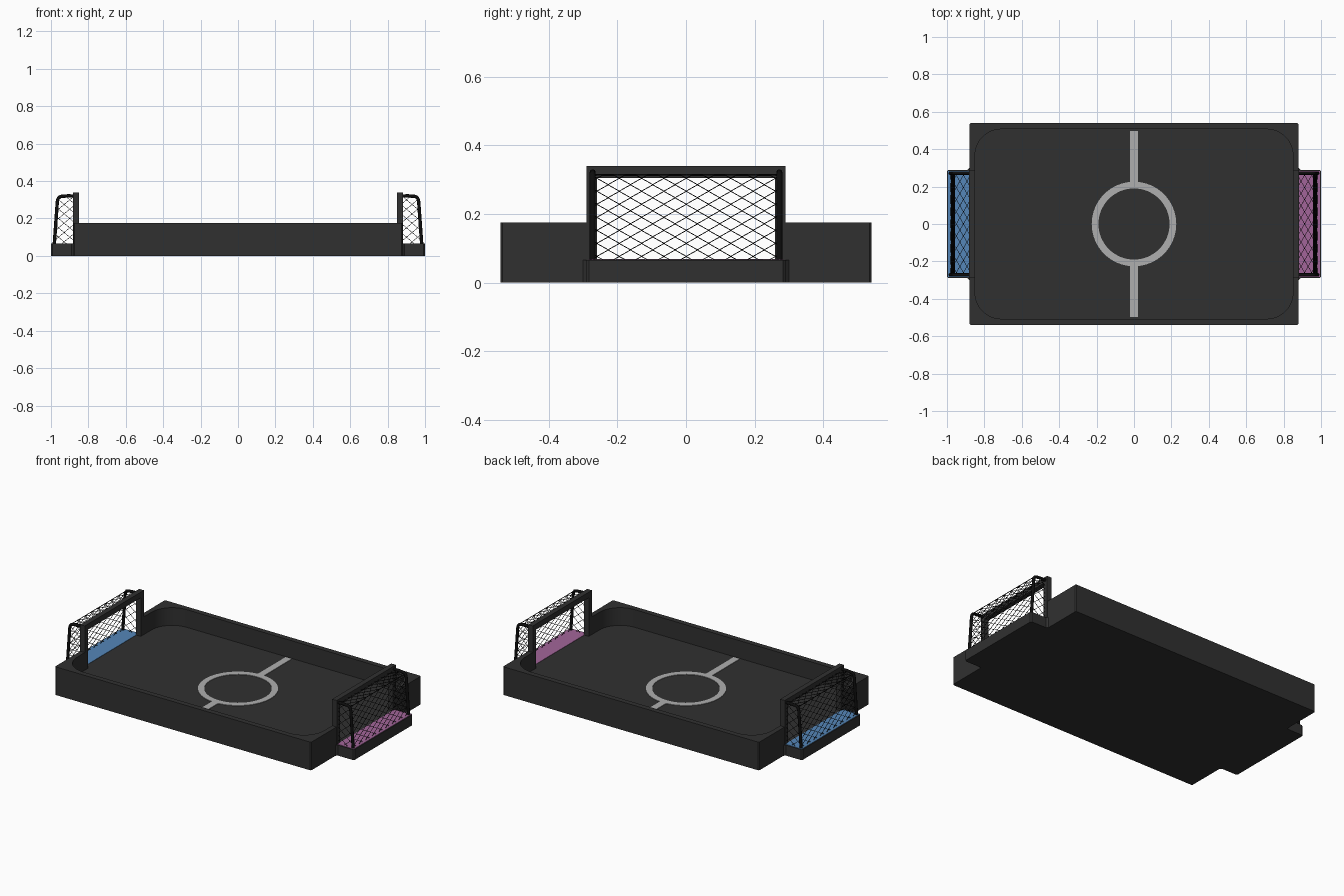
import bpy, bmesh, math
from mathutils import Vector

if "Cube" in bpy.data.objects:
    bpy.data.objects.remove(bpy.data.objects["Cube"])


def material(name, rgb):
    m = bpy.data.materials.new(name)
    m.diffuse_color = (*rgb, 1)
    m.use_nodes = True
    m.node_tree.nodes["Principled BSDF"].inputs["Base Color"].default_value = m.diffuse_color
    return m


DARK = material("dark_grey", (0.03, 0.03, 0.03))
BLACK = material("black", (0.004, 0.004, 0.004))
LIGHT = material("light_grey", (0.43, 0.43, 0.43))
BLUE = material("blue", (0.09, 0.24, 0.48))
PINK = material("pink", (0.36, 0.13, 0.32))
FLOOR, RIM = 0.065, 0.175


def finish(name, bm, mat):
    bmesh.ops.recalc_face_normals(bm, faces=bm.faces)
    me = bpy.data.meshes.new(name)
    bm.to_mesh(me)
    bm.free()
    ob = bpy.data.objects.new(name, me)
    bpy.context.collection.objects.link(ob)
    me.materials.append(mat)
    return ob


def smooth(ob):
    bpy.ops.object.select_all(action='DESELECT')
    ob.select_set(True)
    bpy.context.view_layer.objects.active = ob
    bpy.ops.object.shade_smooth_by_angle(angle=math.radians(30))


def prism(name, pts, direction, mat):
    """Extrude a flat outline of 3D points along a direction."""
    bm = bmesh.new()
    face = bm.faces.new([bm.verts.new(p) for p in pts])
    geo = bmesh.ops.extrude_face_region(bm, geom=[face], use_keep_orig=True)
    moved = [v for v in geo["geom"] if isinstance(v, bmesh.types.BMVert)]
    bmesh.ops.translate(bm, verts=moved, vec=direction)
    return finish(name, bm, mat)


def rect(x0, x1, y0, y1, z):
    return [(x0, y0, z), (x1, y0, z), (x1, y1, z), (x0, y1, z)]


def net(name, corners, axes, sizes):
    """Cut a flat panel along two diagonal families, then keep its wires."""
    bm = bmesh.new()
    bm.faces.new([bm.verts.new(c) for c in corners])
    for sign in (1, -1):
        normal = Vector((0, 0, 0))
        normal[axes[0]] = 1 / sizes[0]
        normal[axes[1]] = sign / sizes[1]
        for k in range(-45, 46):
            p = Vector((0, 0, 0))
            p[axes[0]] = (k + 0.01) * sizes[0]
            bmesh.ops.bisect_plane(bm, geom=bm.verts[:] + bm.edges[:] + bm.faces[:],
                                   dist=1e-5, plane_co=p, plane_no=normal)
    ob = finish(name, bm, BLACK)
    w = ob.modifiers.new("wires", 'WIREFRAME')
    w.thickness = 0.0035
    w.use_even_offset = False
    return ob


# Base slab with both goal platforms
quarter = [(1.0, 0.282), (0.992, 0.29), (0.89, 0.29), (0.88, 0.30),
           (0.88, 0.534), (0.874, 0.54)]
half = quarter + [(-x, y) for x, y in reversed(quarter)]
outline = half + [(-x, -y) for x, y in half]
prism("base_slab", [(x, y, 0) for x, y in outline], (0, 0, FLOOR), DARK)

# Long walls with rounded inner corners
R = 0.14
inner = [(0.85, 0.29)]
for i in range(13):
    a = math.radians(90 * i / 12)
    inner.append((0.85 - R + R * math.cos(a), 0.507 - R + R * math.sin(a)))
right = [(0.874, 0.54), (0.88, 0.534), (0.88, 0.29)] + inner
wall = right + [(-x, y) for x, y in reversed(right)]
for side, s in (("back", 1), ("front", -1)):
    smooth(prism(side + "_wall", [(x, s * y, FLOOR) for x, y in wall],
                 (0, 0, RIM - FLOOR), DARK))

# Centre ring
bm = bmesh.new()
N = 64
prof = [(0.226, FLOOR), (0.226, FLOOR + 0.003), (0.19, FLOOR + 0.003), (0.19, FLOOR)]
loops = [[bm.verts.new((r * math.cos(2 * math.pi * i / N),
                        r * math.sin(2 * math.pi * i / N), z)) for r, z in prof]
         for i in range(N)]
for i in range(N):
    a, b = loops[i], loops[(i + 1) % N]
    for j in range(4):
        bm.faces.new((a[j], b[j], b[(j + 1) % 4], a[(j + 1) % 4]))
smooth(finish("centre_ring", bm, LIGHT))

# Halfway lines
for side, s in (("back", 1), ("front", -1)):
    prism(side + "_halfway_line", rect(-0.021, 0.021, s * 0.215, s * 0.497, FLOOR),
          (0, 0, 0.003), LIGHT)

for side, s, colour in (("right", 1, PINK), ("left", -1, BLUE)):
    # Goal frame
    prof = [(-0.29, FLOOR), (-0.29, 0.34), (0.29, 0.34), (0.29, FLOOR),
            (0.26, FLOOR), (0.26, 0.305), (-0.26, 0.305), (-0.26, FLOOR)]
    prism(side + "_goal_frame", [(s * 0.85, y, z) for y, z in prof],
          (s * 0.032, 0, 0), DARK)

    # Coloured goal floor
    prism(side + "_goal_floor", rect(s * 0.88, s * 0.995, -0.284, 0.284, FLOOR),
          (0, 0, 0.002), colour)

    # Bent goal bars
    path = [(0.875, 0.32), (0.91, 0.321), (0.945, 0.318), (0.956, 0.314),
            (0.963, 0.304), (0.966, 0.29), (0.982, FLOOR)]
    for end, e in (("back", 1), ("front", -1)):
        cu = bpy.data.curves.new(f"{side}_{end}_goal_bar", 'CURVE')
        cu.dimensions = '3D'
        cu.bevel_depth = 0.009
        cu.bevel_resolution = 2
        cu.use_fill_caps = True
        sp = cu.splines.new('POLY')
        sp.points.add(len(path) - 1)
        for p, (x, z) in zip(sp.points, path):
            p.co = (s * x, e * 0.272, z, 1)
        cu.materials.append(BLACK)
        bpy.context.collection.objects.link(bpy.data.objects.new(cu.name, cu))

        # Side nets
        net(f"{side}_{end}_side_net",
            [(s * x, e * 0.272, z) for x, z in
             ((0.88, FLOOR), (0.98, FLOOR), (0.964, 0.29), (0.95, 0.315), (0.88, 0.318))],
            (0, 2), (0.06, 0.05))

    # Back and top nets
    Y = 0.272
    net(side + "_back_net",
        [(s * 0.98, -Y, FLOOR), (s * 0.98, Y, FLOOR), (s * 0.96, Y, 0.312), (s * 0.96, -Y, 0.312)],
        (1, 2), (0.065, 0.038))
    net(side + "_top_net", rect(s * 0.88, s * 0.96, -Y, Y, 0.314), (1, 0), (0.065, 0.038))
